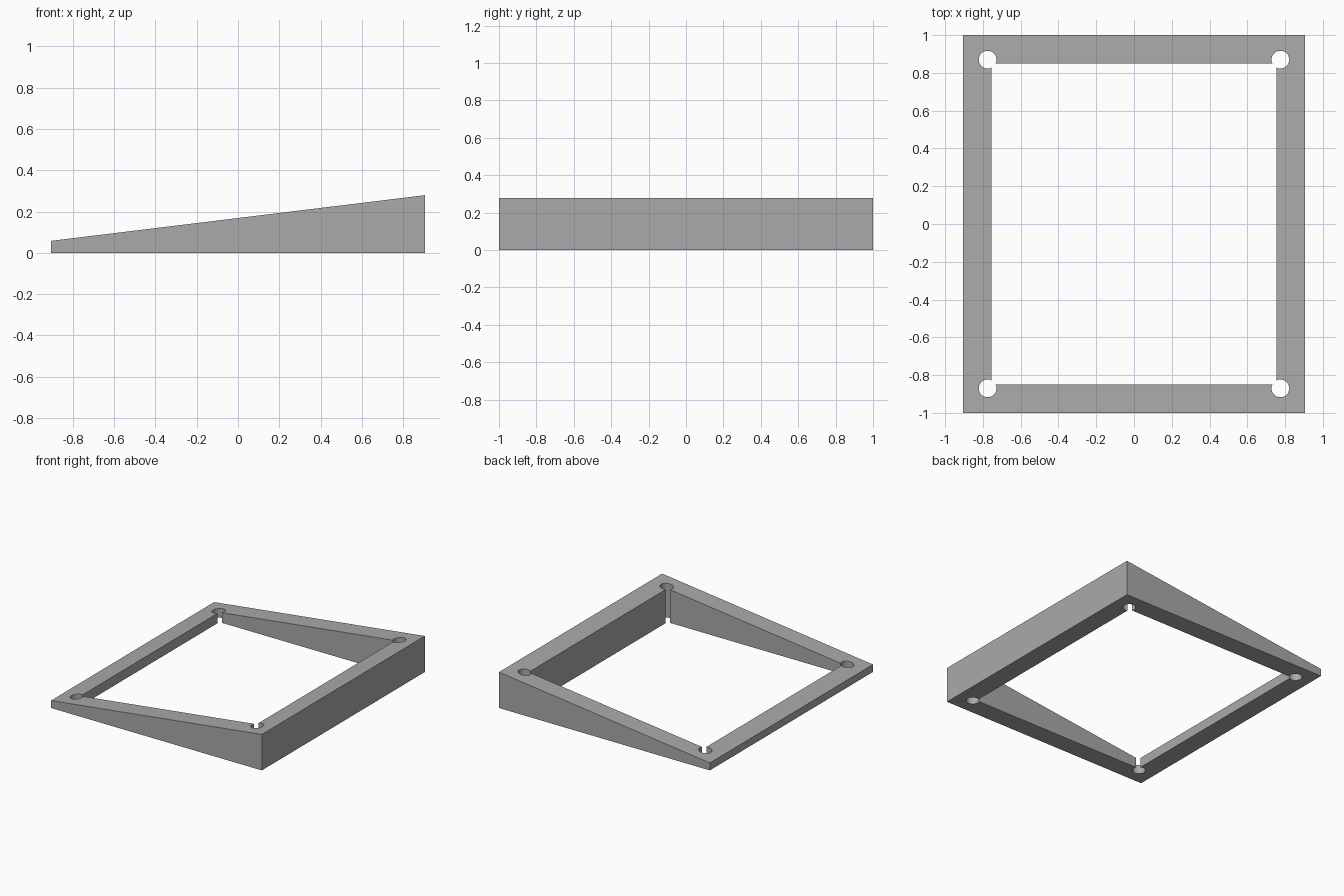
import bpy, bmesh
from math import atan2, cos, sin, pi, sqrt

if "Cube" in bpy.data.objects:
    bpy.data.objects.remove(bpy.data.objects["Cube"])

# Overall sizes (half widths), wedge heights and corner relief holes
OUT_X, OUT_Y = 0.905, 1.0
IN_X, IN_Y = 0.755, 0.85
LOW, HIGH = 0.058, 0.279
HOLE_X, HOLE_Y, RADIUS = 0.775, 0.87, 0.047
STEPS = 28


def corner_arc():
    """Relief hole outline in the +x +y corner, from the side wall to the end wall."""
    dx, dy = IN_X - HOLE_X, IN_Y - HOLE_Y
    start = atan2(-sqrt(RADIUS**2 - dx**2), dx)
    end = atan2(dy, -sqrt(RADIUS**2 - dy**2)) + 2 * pi
    angles = [start + (end - start) * i / STEPS for i in range(STEPS + 1)]
    return [(HOLE_X + RADIUS * cos(a), HOLE_Y + RADIUS * sin(a)) for a in angles]


def add_loop(bm, points):
    verts = [bm.verts.new((x, y, 0)) for x, y in points]
    return [bm.edges.new((v, verts[(i + 1) % len(verts)])) for i, v in enumerate(verts)]


# Grey material
grey = bpy.data.materials.new("mid grey")
grey.use_nodes = True
colour = (0.4, 0.4, 0.4, 1)
grey.diffuse_color = colour
grey.node_tree.nodes["Principled BSDF"].inputs["Base Color"].default_value = colour

# Frame outline: plain rectangle outside, opening with four relief holes inside
bm = bmesh.new()
inner = []
for sx, sy in ((1, 1), (-1, 1), (-1, -1), (1, -1)):
    arc = [(sx * x, sy * y) for x, y in corner_arc()]
    inner += arc if sx * sy > 0 else arc[::-1]
outer = [(-OUT_X, -OUT_Y), (OUT_X, -OUT_Y), (OUT_X, OUT_Y), (-OUT_X, OUT_Y)]
edges = add_loop(bm, outer) + add_loop(bm, inner)
bmesh.ops.triangle_fill(bm, edges=edges, use_beauty=True)

# Extrude and slope the top up towards +x
raised = bmesh.ops.extrude_face_region(bm, geom=bm.faces[:], use_keep_orig=True)
for v in raised["geom"]:
    if isinstance(v, bmesh.types.BMVert):
        v.co.z = LOW + (HIGH - LOW) * (v.co.x + OUT_X) / (2 * OUT_X)
bmesh.ops.recalc_face_normals(bm, faces=bm.faces[:])

mesh = bpy.data.meshes.new("wedge_frame")
bm.to_mesh(mesh)
bm.free()
mesh.materials.append(grey)
frame = bpy.data.objects.new("wedge_frame", mesh)
bpy.context.collection.objects.link(frame)

# Smooth hole walls, keep the edges sharp
bpy.context.view_layer.objects.active = frame
frame.select_set(True)
bpy.ops.object.shade_smooth_by_angle()
